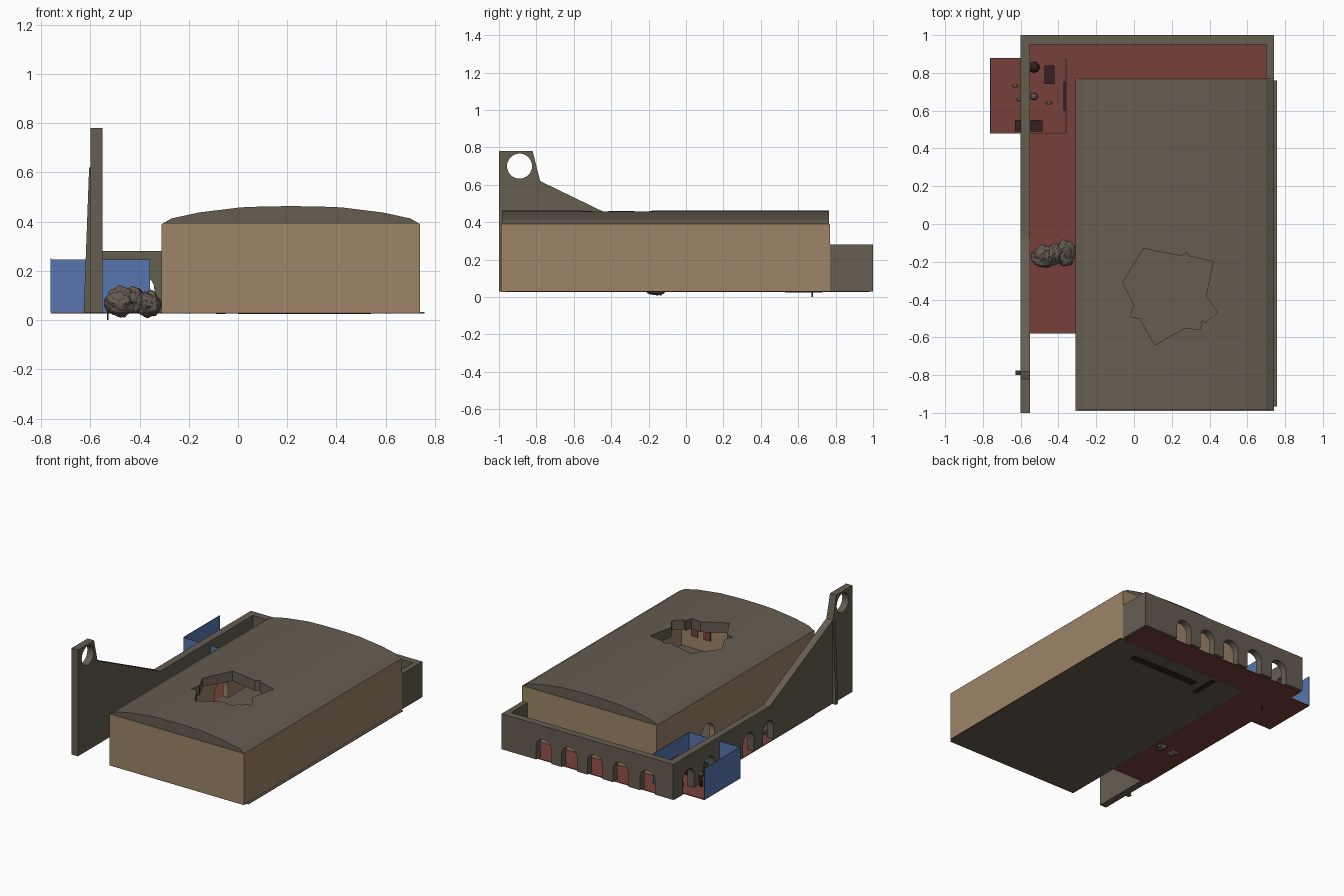
import bpy, bmesh, math
from mathutils import Vector, noise

if "Cube" in bpy.data.objects:
    bpy.data.objects.remove(bpy.data.objects["Cube"])

def mat(name, c):
    m = bpy.data.materials.new(name)
    m.diffuse_color = (*c, 1)
    m.use_nodes = True
    m.node_tree.nodes["Principled BSDF"].inputs["Base Color"].default_value = m.diffuse_color
    return m

GREY = mat("stone_grey", (.133, .109, .081))
TAN = mat("plaster_tan", (.34, .23, .14))
RED = mat("floor_red", (.19, .051, .043))
BLUE = mat("screen_blue", (.095, .18, .43))
DARK = mat("dark_wood", (.035, .015, .015))
ROCK = mat("rock_brown", (.13, .105, .085))
SKIN = mat("pale_tan", (.5, .34, .2))

def finish(name, bm, m):
    bmesh.ops.recalc_face_normals(bm, faces=bm.faces)
    me = bpy.data.meshes.new(name)
    bm.to_mesh(me)
    bm.free()
    me.materials.append(m)
    ob = bpy.data.objects.new(name, me)
    bpy.context.collection.objects.link(ob)
    return ob

def prism(name, pts, axis, a, b, m):
    """Extrude a 2D outline along an axis from a to b."""
    put = {'x': lambda p, d: (d, p[0], p[1]), 'y': lambda p, d: (p[0], d, p[1]),
           'z': lambda p, d: (p[0], p[1], d)}[axis]
    bm = bmesh.new()
    lo = [bm.verts.new(put(p, a)) for p in pts]
    hi = [bm.verts.new(put(p, b)) for p in pts]
    n = len(pts)
    bm.faces.new(lo)
    bm.faces.new(hi[::-1])
    for i in range(n):
        j = (i + 1) % n
        bm.faces.new((lo[i], lo[j], hi[j], hi[i]))
    return finish(name, bm, m)

def box(name, x0, x1, y0, y1, z0, z1, m):
    return prism(name, [(x0, y0), (x1, y0), (x1, y1), (x0, y1)], 'z', z0, z1, m)

def ball(name, loc, r, m, sub=2):
    bm = bmesh.new()
    bmesh.ops.create_icosphere(bm, subdivisions=sub, radius=r)
    bmesh.ops.translate(bm, verts=bm.verts, vec=loc)
    return finish(name, bm, m)

def cut(ob, cutter):
    cutter.hide_render = True
    cutter.hide_set(True)
    mod = ob.modifiers.new("cut", 'BOOLEAN')
    mod.operation, mod.solver, mod.object = 'DIFFERENCE', 'EXACT', cutter
    bpy.context.view_layer.objects.active = ob
    bpy.ops.object.modifier_apply(modifier=mod.name)
    bpy.data.objects.remove(cutter)

Z0, WT = .03, .28

def arch_row(centres, r=.06, spring=.125):
    """Bottom edge of a wall, notched by round-headed openings."""
    pts = []
    for c in sorted(centres):
        pts.append((c - r, Z0))
        pts += [(c - r * math.cos(math.pi * i / 10), spring + r * math.sin(math.pi * i / 10))
                for i in range(11)]
        pts.append((c + r, Z0))
    return pts

# Courtyard walls
left = prism("left_wall", [(-1, Z0)] + arch_row([-.06, .16, .38, .60, .83]) +
             [(1, Z0), (1, WT), (-.08, WT), (-.45, .46), (-.78, .62), (-.82, .78), (-1, .78)],
             'x', -.60, -.55, GREY)
cut(left, prism("bell_hole", [(-.89 + .067 * math.cos(t * math.pi / 16),
                               .70 + .067 * math.sin(t * math.pi / 16)) for t in range(32)],
                'x', -.7, -.5, GREY))
prism("back_wall", [(-.55, Z0)] + arch_row([-.40, -.19, .01, .21, .41]) +
      [(.70, Z0), (.70, WT), (-.55, WT)], 'y', .95, 1, GREY)
box("right_wall", .70, .74, .77, 1, Z0, WT, GREY)
prism("buttress", [(-.60, Z0), (-.627, Z0), (-.605, .62), (-.60, .62)], 'y', -.80, -.775, GREY)

# Courtyard floor
prism("courtyard_floor", [(-.60, -.58), (-.31, -.58), (-.31, .768), (.72, .768), (.72, .98),
                          (-.60, .98), (-.60, .88), (-.76, .88), (-.76, .48), (-.60, .48)],
      'z', .026, .031, RED)

# Hall shell, with an arched side door
prism("hall_left_wall", [(-.99, Z0)] + arch_row([.2], .075, .11) +
      [(.77, Z0), (.77, .39), (-.99, .39)], 'x', -.31, -.27, TAN)
box("hall_right_wall", .70, .74, -.99, .77, Z0, .39, TAN)
box("hall_front_wall", -.27, .70, -.99, -.95, Z0, .39, TAN)
box("hall_back_wall", -.27, .70, .73, .77, Z0, .39, TAN)
box("hall_floor", -.31, .757, -.965, .76, .027, .032, GREY)
box("hall_front_sill", -.31, .74, -.99, -.965, .027, .03, GREY)

# Vaulted roof with a broken hole
roof = prism("hall_roof", [(-.31, .39), (-.27, .413), (-.16, .437), (.01, .458), (.11, .462),
                           (.215, .463), (.32, .462), (.42, .458), (.59, .437), (.70, .413),
                           (.74, .39)], 'y', -.985, .765, GREY)
star = [(-.06, -.31), (.05, -.13), (.25, -.17), (.28, -.15), (.29, -.17), (.42, -.20),
        (.38, -.38), (.44, -.47), (.38, -.52), (.36, -.51), (.35, -.56), (.27, -.55),
        (.11, -.64), (.03, -.50), (-.02, -.49), (0, -.43)]
cut(roof, prism("roof_hole", star, 'z', .3, .6, GREY))

# Hall furniture
box("long_counter", 0, .54, .595, .65, .025, .12, DARK)
box("short_counter", -.09, -.05, .53, .73, .025, .12, DARK)
for x in (.47, .57):
    box("wall_banner", x, x + .05, -.95, -.94, .12, .36, RED)

# Blue screens of the corner booth
box("screen_left", -.762, -.758, .48, .88, Z0, .25, BLUE)
box("screen_front", -.76, -.36, .479, .483, Z0, .247, BLUE)
box("screen_right", -.362, -.358, .48, .88, Z0, .247, BLUE)

# Booth furniture
box("bench", -.63, -.485, .49, .55, Z0, .075, DARK)
box("table", -.475, -.42, .74, .84, Z0, .09, DARK)
box("rack", -.372, -.362, .60, .755, Z0, .13, DARK)
ball("barrel", (-.53, .83, .06), .03, DARK)
ball("stool", (-.53, .675, .05), .02, ROCK)
box("stool_leg", -.533, -.527, .67, .68, 0, .05, DARK)

# Small figures
for x, y in ((-.61, .66), (-.63, .73), (-.45, .64)):
    box("figure_body", x - .012, x + .012, y - .008, y + .008, .065, .105, DARK)
    for s in (-1, 1):
        box("figure_leg", x + s * .008 - .004, x + s * .008 + .004, y - .004, y + .004, Z0, .065, DARK)
        box("figure_arm", x + s * .015 - .003, x + s * .015 + .003, y - .004, y + .004, .07, .103, SKIN)
    ball("figure_head", (x, y, .117), .012, SKIN, 1)

# Boulders blocking the passage
for k, (c, r) in enumerate([((-.475, -.17, .075), (.062, .06, .06)),
                            ((-.365, -.155, .065), (.052, .065, .055)),
                            ((-.42, -.16, .08), (.045, .055, .05))]):
    bm = bmesh.new()
    bmesh.ops.create_icosphere(bm, subdivisions=4, radius=1)
    for v in bm.verts:
        f = 1 + .22 * noise.noise(v.co * 1.6 + Vector((k * 7, 3, 1))) + .1 * noise.noise(v.co * 4 + Vector((k, 0, 5)))
        v.co = Vector([c[i] + v.co[i] * f * r[i] for i in range(3)])
    finish("boulder", bm, ROCK)
